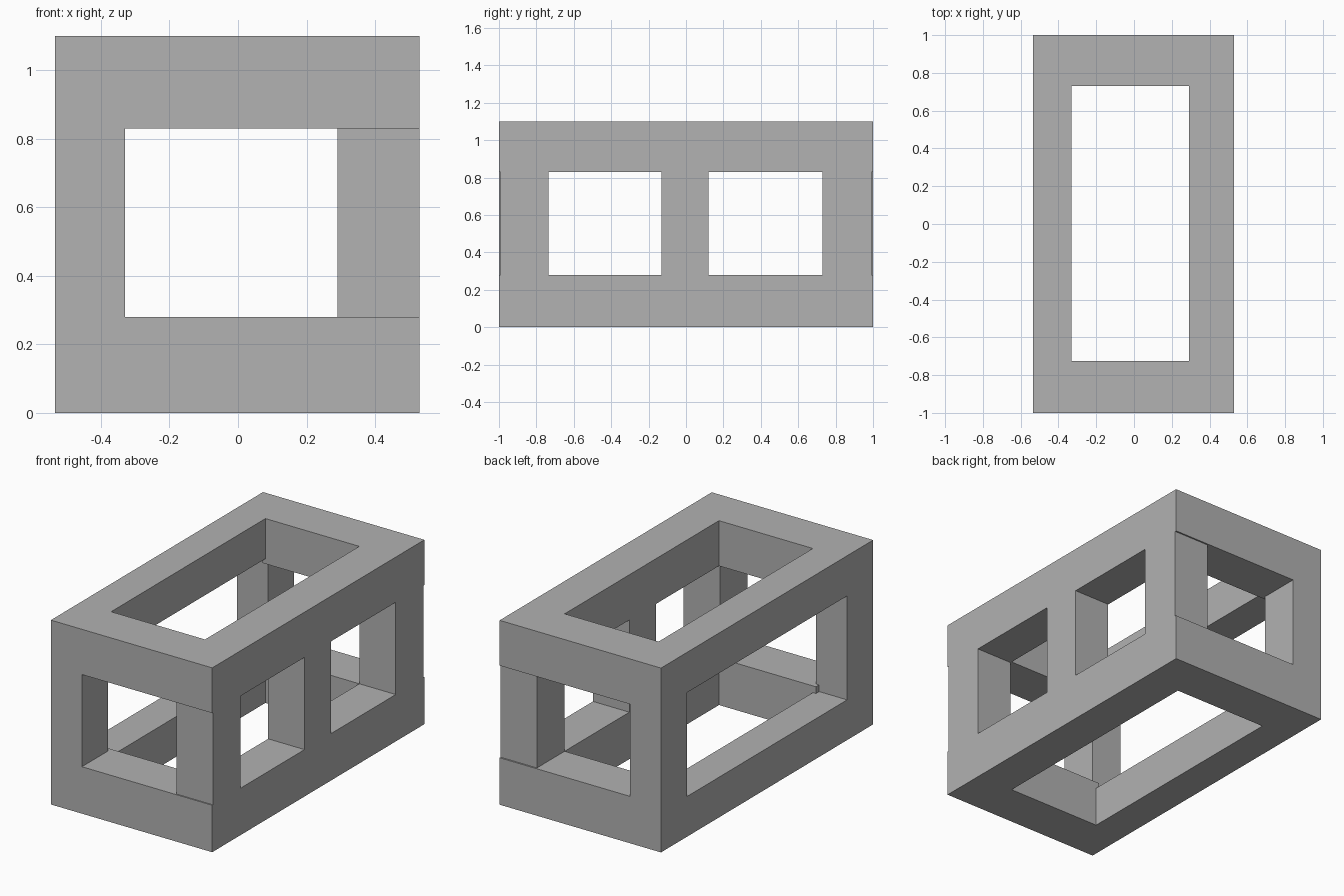
import bpy
from mathutils import Vector

default = bpy.data.objects.get("Cube")
if default:
    bpy.data.objects.remove(default, do_unlink=True)

grey = bpy.data.materials.new("plain_grey")
grey.use_nodes = True
grey.diffuse_color = (0.445, 0.445, 0.445, 1)
grey.node_tree.nodes["Principled BSDF"].inputs["Base Color"].default_value = grey.diffuse_color


def box(name, x, y, z):
    """Box between the (min, max) limits on each axis."""
    corners = [(a, b, c) for a in x for b in y for c in z]
    quads = [(0, 1, 3, 2), (4, 6, 7, 5), (0, 4, 5, 1),
             (2, 3, 7, 6), (0, 2, 6, 4), (1, 5, 7, 3)]
    mesh = bpy.data.meshes.new(name)
    mesh.from_pydata([Vector(c) for c in corners], [], quads)
    mesh.materials.append(grey)
    obj = bpy.data.objects.new(name, mesh)
    bpy.context.collection.objects.link(obj)
    return obj


# Solid block that the openings are cut from
frame = box("open_box_frame", (-0.535, 0.53), (-1, 1), (0, 1.1))

inner_x = (-0.33, 0.29)
opening_z = (0.28, 0.83)
cutters = [
    # Vertical shaft and lengthwise tunnel
    box("shaft_cutter", inner_x, (-0.725, 0.73), (-0.2, 1.3)),
    box("tunnel_cutter", inner_x, (-1.2, 1.2), opening_z),
    # Two windows on the left side, with a post between
    box("front_window_cutter", (0, 0.8), (-0.735, -0.13), opening_z),
    box("back_window_cutter", (0, 0.8), (0.12, 0.73), opening_z),
    # One larger window on the right side, with small inner corner steps
    box("wide_window_cutter", (-0.8, -0.35), (-0.755, 0.755), (0.24, 0.86)),
    box("wide_window_inner_cutter", (-0.4, 0), (-0.725, 0.73), (0.24, 0.86)),
    box("jamb_cutter", (-0.4, 0), (-0.755, 0.755), opening_z),
    # Slight setback of the two left corner posts
    box("front_setback_cutter", (0.2, 0.8), (-1.2, -0.993), opening_z),
    box("back_setback_cutter", (0.2, 0.8), (0.991, 1.2), opening_z),
]

for cutter in cutters:
    cut = frame.modifiers.new(cutter.name, "BOOLEAN")
    cut.operation = "DIFFERENCE"
    cut.solver = "EXACT"
    cut.object = cutter
    cutter.hide_render = True

# Apply the cuts and drop the helpers
bpy.context.view_layer.update()
graph = bpy.context.evaluated_depsgraph_get()
result = bpy.data.meshes.new_from_object(frame.evaluated_get(graph))
frame.modifiers.clear()
frame.data = result
for cutter in cutters:
    bpy.data.objects.remove(cutter, do_unlink=True)
